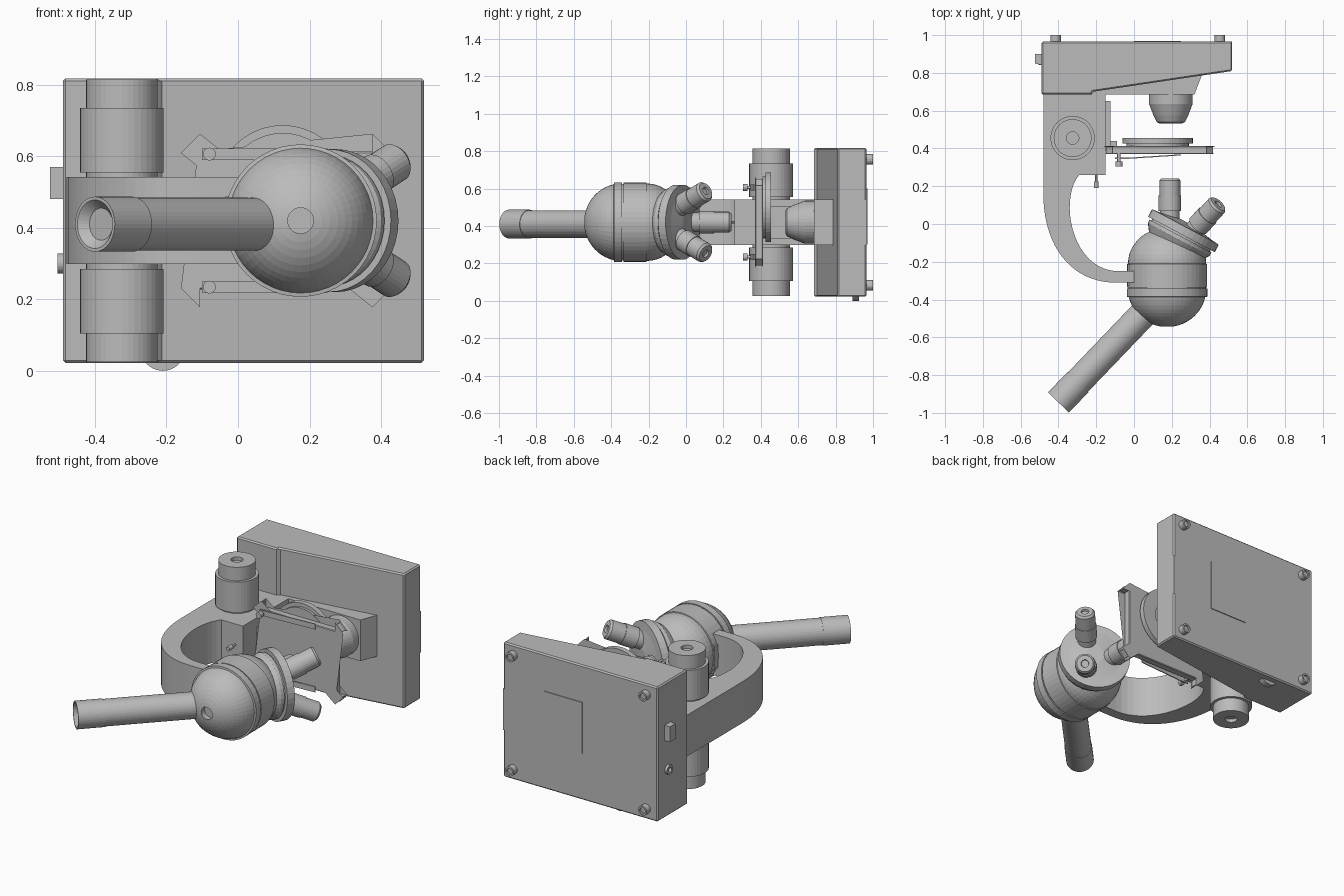
import bpy, bmesh
from math import sin, cos, pi, tau, radians
from mathutils import Vector, Matrix
from mathutils.geometry import interpolate_bezier

default_cube = bpy.data.objects.get("Cube")
if default_cube:
    bpy.data.objects.remove(default_cube, do_unlink=True)

tone = (.5, .5, .5, 1)
grey = bpy.data.materials.new("plain grey")
grey.use_nodes = True
grey.diffuse_color = tone
grey.node_tree.nodes["Principled BSDF"].inputs["Base Color"].default_value = tone

# Shared directions and key positions
LEFT, BACK, UP = Vector((1, 0, 0)), Vector((0, 1, 0)), Vector((0, 0, 1))
RIGHT, FRONT = -LEFT, -BACK
MID = .42          # height of the symmetry plane
ARM_SIDE = -.48    # right face of the arm
BASE_LEFT = .52
BASE_FRONT, BASE_BACK = .685, .965
SPINE_HALF = .122  # half width of arm and base spine
HEAD_X, HEAD_RADIUS = .175, .207
SIDES = (-1, 1)


def finish(name, bm, bevel):
    bmesh.ops.recalc_face_normals(bm, faces=bm.faces)
    mesh = bpy.data.meshes.new(name)
    bm.to_mesh(mesh)
    bm.free()
    mesh.materials.append(grey)
    part = bpy.data.objects.new(name, mesh)
    bpy.context.collection.objects.link(part)
    if bevel:
        modifier = part.modifiers.new("edge bevel", "BEVEL")
        modifier.width = bevel
        modifier.segments = 1
        modifier.limit_method = "ANGLE"
        modifier.angle_limit = radians(40)


def lathe(name, profile, origin, axis, sides=40):
    """Revolve (radius, distance) points about an axis and close both ends."""
    bm = bmesh.new()
    turn = axis.to_track_quat("Z", "Y")
    profile = [(0, profile[0][1])] + profile + [(0, profile[-1][1])]
    rings = []
    for radius, distance in profile:
        count = sides if radius else 1
        angles = [tau * i / sides for i in range(count)]
        rings.append([bm.verts.new(origin + turn @ Vector(
            (radius * cos(a), radius * sin(a), distance))) for a in angles])
    for low, high in zip(rings, rings[1:]):
        for i in range(sides):
            j = (i + 1) % sides
            corners = [low[i % len(low)], low[j % len(low)],
                       high[j % len(high)], high[i % len(high)]]
            bm.faces.new(list(dict.fromkeys(corners)))
    finish(name, bm, bevel=None)


def drums(*sections, start=0):
    """Profile of stacked (radius, length) drums."""
    profile = []
    for radius, length in sections:
        profile += [(radius, start), (radius, start + length)]
        start += length
    return profile


def quarter(radius, height, centre, begin, end, count=10):
    """Elliptic arc; the angle is zero at the equator."""
    angles = [begin + (end - begin) * i / count for i in range(count + 1)]
    return [(radius * cos(a), centre + height * sin(a)) for a in angles]


def extrude(name, points, offset, bevel=None):
    bm = bmesh.new()
    face = bm.faces.new([bm.verts.new(p) for p in points])
    made = bmesh.ops.extrude_face_region(bm, geom=[face])["geom"]
    moved = [v for v in made if isinstance(v, bmesh.types.BMVert)]
    bmesh.ops.translate(bm, vec=offset, verts=moved)
    finish(name, bm, bevel)


def slab(name, outline, half_height, z=MID, bevel=None):
    """Extrude an (x, y) outline to both sides of height z."""
    points = [Vector((x, y, z - half_height)) for x, y in outline]
    extrude(name, points, UP * half_height * 2, bevel)


def block(name, x_range, y_range, half_height, z=MID):
    (left, right), (front, back) = x_range, y_range
    slab(name, [(left, front), (right, front), (right, back), (left, back)], half_height, z)


# Base: wide sloping slab with a taller spine in the middle
slab("base_slab", [(-.49, BASE_BACK), (BASE_LEFT, BASE_BACK), (BASE_LEFT, .81), (-.22, .7),
                   (-.22, BASE_FRONT), (-.49, BASE_FRONT)], .398, bevel=.008)
slab("base_spine", [(ARM_SIDE, BASE_FRONT), (.32, BASE_FRONT), (.36, .79),
                    (BASE_LEFT, .82), (BASE_LEFT, BASE_BACK), (ARM_SIDE, BASE_BACK)], SPINE_HALF)
block("battery_panel", (0, .25), (BASE_BACK, .97), .15, z=.45)
for x in (-.415, .455):
    for side in SIDES:
        lathe("foot", drums((.028, .04), (.018, -.01)),
              Vector((x, .96, MID + .337 * side)), BACK, sides=20)

# Base controls
slab("rocker_switch", [(ARM_SIDE, .84), (-.525, .85), (-.525, .9), (ARM_SIDE, .9)], .045, z=.525)
lathe("power_socket", drums((.028, .025), (.014, -.015)), Vector((ARM_SIDE, .87, .3)), RIGHT, sides=20)
lathe("dimmer_wheel", drums((.062, .035)), Vector((-.21, .89, .062)), BACK)

# Curved arm
outer = interpolate_bezier((ARM_SIDE, .16), (ARM_SIDE, -.13), (-.32, -.31), (-.1, -.31), 20)
inner = interpolate_bezier((-.08, -.25), (-.33, -.25), (-.4, .13), (-.29, .26), 20)
arm_outline = [(ARM_SIDE, BASE_FRONT), *[p.xy for p in outer], (0, -.31), (0, -.25),
               *[p.xy for p in inner], (-.15, .26), (-.15, BASE_FRONT)]
slab("arm", arm_outline, SPINE_HALF)
block("arm_clamp", (-.035, .05), (-.325, -.215), .068)

# Focus knobs on both sides of the arm
for side in SIDES:
    lathe("focus_knob", drums((.1, .02), (.117, .18), (.1, .08), (.033, -.02), start=.115),
          Vector((-.325, .455, MID)), UP * side)

# Stage with carrier and disc
block("stage_rail", (-.155, -.125), (.41, .65), .088)
block("stage_carrier", (-.155, -.09), (.39, .44), .068)
stage_centre, half_width, half_depth, corner = Vector((.135, .37, MID)), .285, .233, .04
stage_points = []
for sx, sz in ((-1, -1), (1, -1), (1, 1), (-1, 1)):
    cuts = [LEFT * sx * (half_width - corner) + UP * sz * half_depth,
            LEFT * sx * half_width + UP * sz * (half_depth - corner)]
    stage_points += [stage_centre + c for c in (cuts if sx * sz > 0 else reversed(cuts))]
extrude("stage", stage_points, BACK * .042, bevel=.004)
lathe("stage_disc", drums((.165, .015), (.187, .03), (.1, -.02), start=.005),
      Vector((.125, .405, .5)), BACK)

# Slide clips with their screws
for side in SIDES:
    z = MID + .186 * side
    top = [(-.1, .345), (-.03, .345), (.25, .363)]
    slab("slide_clip", top + [(x, y + .006) for x, y in reversed(top)], .016, z)
    lathe("clip_screw", drums((.018, .025), (.009, .045)), Vector((-.08, .305, z)), BACK, sides=16)
lathe("stop_screw", drums((.013, .035), (.006, .045)), Vector((-.2, .19, MID)), BACK, sides=16)

# Lamp housing facing the stage
lathe("lamp_housing", drums((.115, .05)) + [(.092, .11), (.075, .145), (.06, .153), (.05, .145)],
      Vector((.195, BASE_FRONT, MID)), FRONT)

# Round head: bowl with a screw hole, collar bands, flattened dome
bowl = quarter(HEAD_RADIUS, .2, -.345, radians(-80), radians(-12))
dome = quarter(HEAD_RADIUS, .19, -.21, 0, radians(80))
bands = drums((.213, .043), (.205, .007), (.212, .123), start=-.385)
lathe("head", [(bowl[0][0], -.51)] + bowl + bands + dome,
      Vector((HEAD_X, 0, MID)), BACK, sides=48)

# Eyepiece tube with a hollow cup at its end
lathe("eyepiece_tube", [(.045, .025), (.068, 0)] + drums((.077, .15), (.074, .55)),
      Vector((-.4, -.945, .41)), LEFT * .69 + BACK * .72)

# Tilted turret with three objectives spaced evenly around its axis
pivot = Vector((.19, -.17, MID))
tilt = Matrix.Rotation(radians(-28), 3, UP) @ BACK
lathe("turret", [(.15, .05), (.185, .1)] + drums((.185, .015), (.175, .01), (.2, .045), start=.105)
      + [(.15, .18), (.05, .2)], pivot, tilt)
for i in range(3):
    direction = Matrix.Rotation(tau * i / 3, 3, tilt) @ BACK
    lathe("objective", drums((.052, .09), (.06, .08), (.056, .08), start=.15)
          + [(.046, .412), (.022, .412), (.02, .4)], pivot, direction, sides=28)
